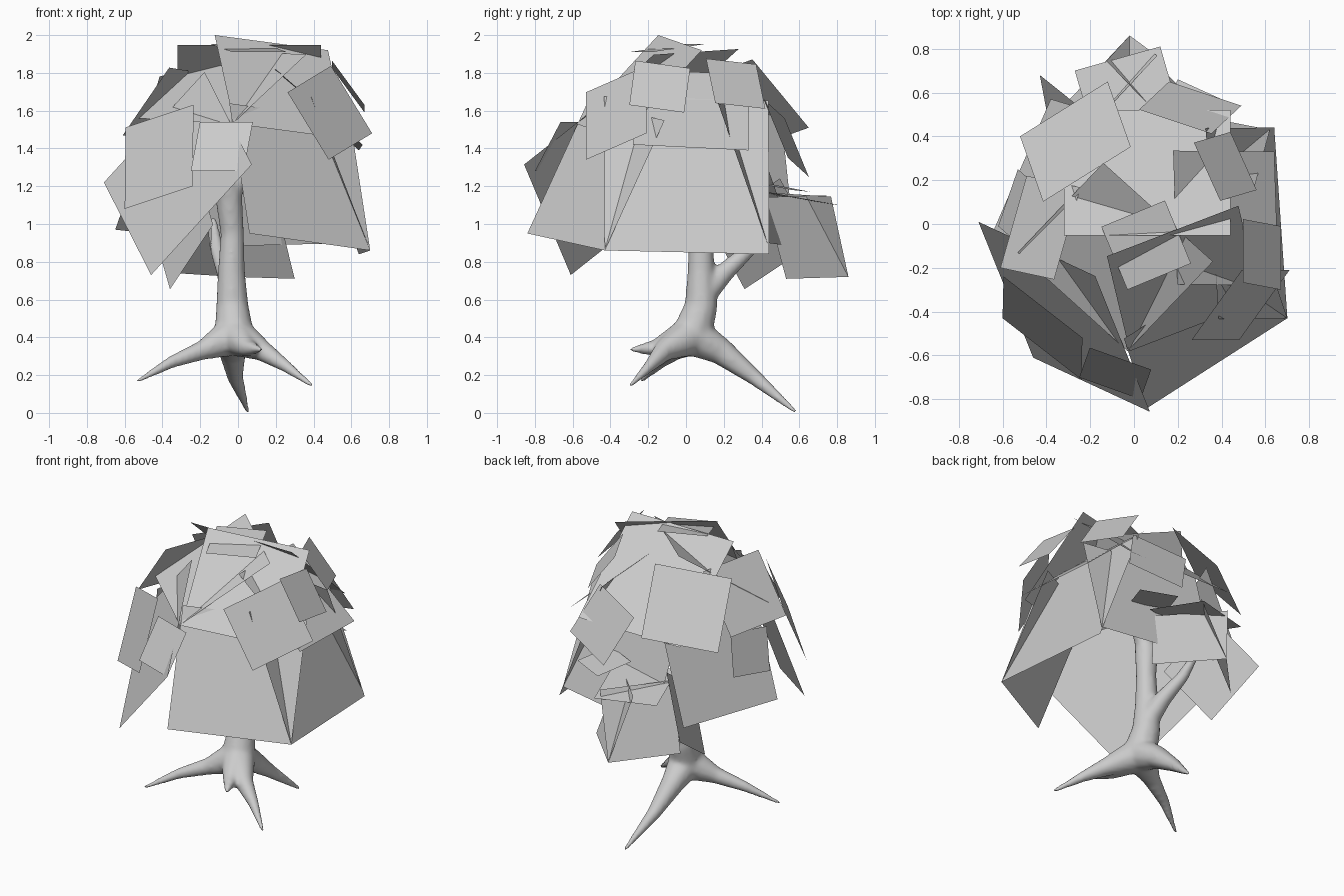
import bpy
import bmesh
from math import radians, sin, cos
from mathutils import Vector, Matrix

Z = Vector((0, 0, 1))


def limbs_object(name, chains):
    """Overlapping balls along (x, y, z, radius) paths, fused by remesh and smoothed."""
    bm = bmesh.new()
    for pts in chains:
        for a, b in zip(pts, pts[1:]):
            a, b = Vector(a), Vector(b)
            steps = max(3, int((b - a).xyz.length / (0.3 * min(a.w, b.w))))
            for i in range(steps + 1):
                v = a.lerp(b, i / steps)
                bmesh.ops.create_icosphere(bm, subdivisions=2, radius=v.w,
                                           matrix=Matrix.Translation(v.xyz))
    me = bpy.data.meshes.new(name)
    bm.to_mesh(me)
    bm.free()
    ob = bpy.data.objects.new(name, me)
    bpy.context.collection.objects.link(ob)
    rm = ob.modifiers.new("fuse", 'REMESH')
    rm.mode = 'VOXEL'
    rm.voxel_size = 0.012
    rm.use_smooth_shade = True
    sm = ob.modifiers.new("smooth", 'SMOOTH')
    sm.factor = 0.5
    sm.iterations = 16
    return ob


def leaf_cards(name, cards):
    """Square cards: lower edge p-q (left to right from outside) and inward lean in degrees."""
    verts, faces = [], []
    for px, py, pz, qx, qy, qz, lean in cards:
        p, q = Vector((px, py, pz)), Vector((qx, qy, qz))
        e = q - p
        n = Z.cross(e).normalized()
        w = e.cross(n).normalized()
        d = (w * cos(radians(lean)) + n * sin(radians(lean))) * e.length
        i = len(verts)
        verts += [p, q, q + d, p + d]
        faces.append((i, i + 1, i + 2, i + 3))
    me = bpy.data.meshes.new(name)
    me.from_pydata(verts, [], faces)
    ob = bpy.data.objects.new(name, me)
    bpy.context.collection.objects.link(ob)
    return ob


# Trunk, roots and branches
base = (-.02, .03, .41, .11)
limbs_object("trunk_and_roots", [
    [base, (-.03, .08, .56, .09), (-.035, .08, .75, .075), (-.03, .08, .95, .065),
     (-.05, .06, 1.15, .075), (-.12, .0, 1.32, .05), (-.26, -.1, 1.5, .02)],
    [(-.05, .06, 1.15, .065), (.06, .08, 1.34, .045), (.2, .08, 1.55, .02)],
    [base, (-.18, -.05, .335, .055), (-.35, -.13, .27, .035), (-.53, -.235, .17, .014)],  # left root
    [base, (.12, -.11, .335, .06), (.25, -.19, .25, .035), (.39, -.295, .145, .014)],     # right root
    [base, (-.03, .18, .33, .075), (-.015, .36, .19, .045), (.05, .575, .01, .015)],      # back root
    [base, (.05, -.15, .345, .05), (.12, -.29, .335, .015)],                              # front stump
    [(-.03, .09, .62, .07), (-.06, .20, .74, .055), (-.11, .33, .86, .04),
     (-.13, .48, 1.02, .02)],                                                             # low branch
])

# Large outer skirt of leaf cards
leaf_cards("skirt_leaves", [
    (.70, -.43, .86, .64, .44, .84, 21),      # right
    (.06, -.84, .95, .70, -.43, .86, 25),     # front right
    (-.71, .01, 1.22, -.46, -.61, .73, 29),   # front left
    (-.60, -.43, 1.08, -.24, -.71, 1.20, 19),
    (-.25, -.70, 1.28, .03, -.80, 1.28, 29),  # front
    (-.38, .57, .94, -.65, -.05, .97, 20),    # left
    (-.53, .25, 1.20, -.62, -.01, 1.17, 15),
    (.62, .43, .90, -.15, .58, .88, 20),      # back
])

# Upper crown of leaf cards
leaf_cards("crown_leaves", [
    (.48, -.53, 1.34, .71, -.21, 1.48, 25),
    (-.02, -.58, 1.53, .58, -.35, 1.45, 43),
    (-.53, -.13, 1.56, -.03, -.58, 1.53, 57),
    (.66, -.28, 1.42, .64, .33, 1.39, 49),
    (.67, -.30, 1.63, .67, -.01, 1.59, 36),
    (.56, .155, 1.64, .44, .42, 1.61, 36),
    (.44, .52, 1.45, -.32, .52, 1.45, 49),
    (-.12, .65, 1.51, -.52, .40, 1.42, 40),
    (-.49, .22, 1.45, -.61, -.20, 1.47, 35),
    (.49, .54, 1.35, .16, .65, 1.25, 27),
    (-.03, -.30, 1.91, .26, -.18, 1.91, 82),
])

# Low cluster on the back branch
leaf_cards("low_branch_leaves", [
    (-.02, .86, .72, -.33, .53, .74, 20),
    (.30, .53, .71, -.02, .86, .72, 20),
    (-.43, .68, .90, -.36, .31, .655, 25),
    (.12, .81, 1.10, -.27, .70, 1.11, 80),
    (.42, .56, 1.18, .20, .66, 1.17, 80),
])
